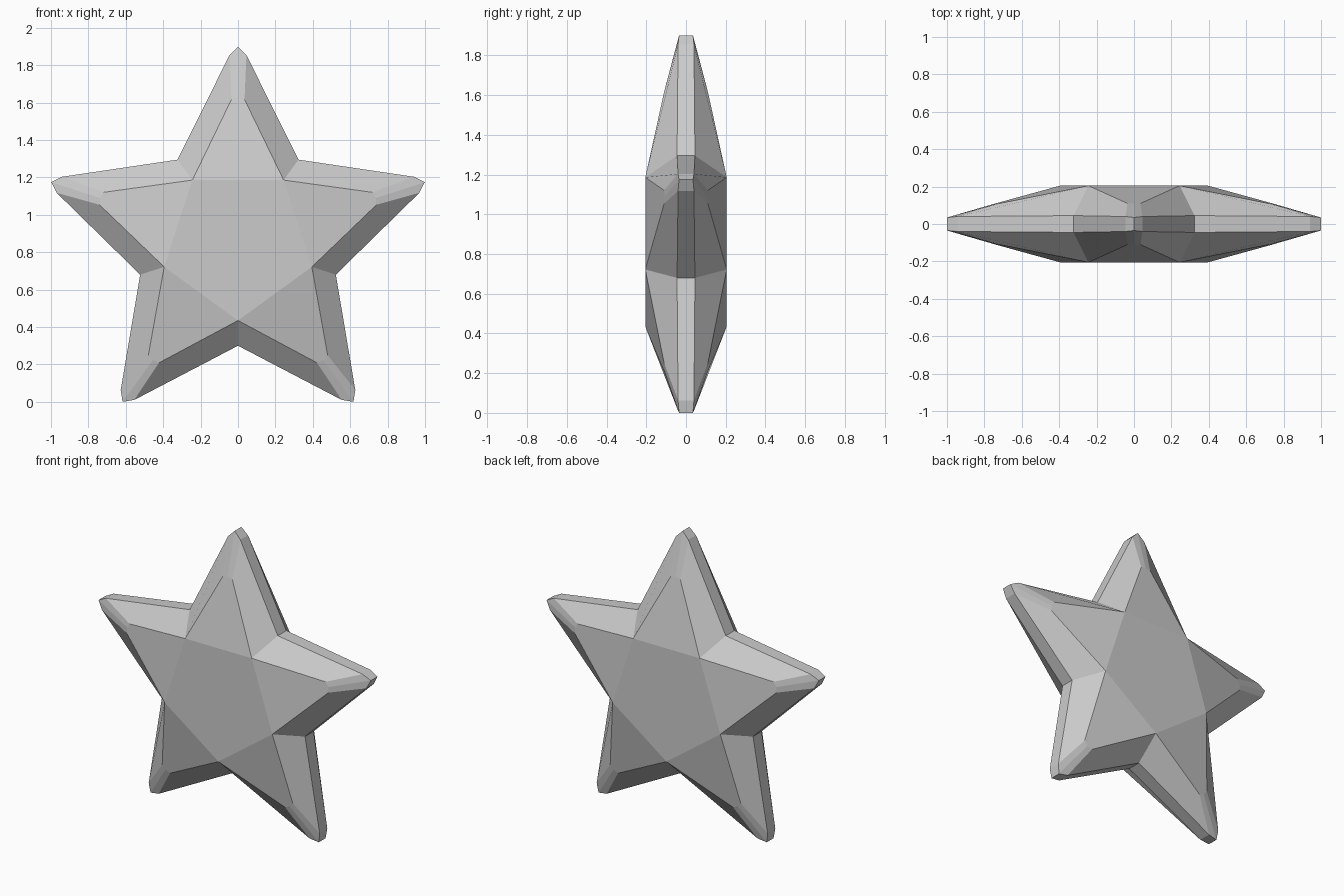
import bpy
import bmesh
from math import sin, cos, radians

cube = bpy.data.objects.get("Cube")
if cube:
    bpy.data.objects.remove(cube, do_unlink=True)

CENTRE_Z = 0.85
NOTCH = radians(36)

grey = bpy.data.materials.new("plain grey")
grey.use_nodes = True
colour = (0.6, 0.6, 0.6, 1)
grey.diffuse_color = colour
grey.node_tree.nodes["Principled BSDF"].inputs["Base Color"].default_value = colour

bm = bmesh.new()


def face(points):
    bm.faces.new([bm.verts.new(p) for p in points])


def arm_points(angle, side):
    """Key points of one arm on one side of the star (side -1 is the front)."""
    def at(across, out, depth):
        return (across * cos(angle) + out * sin(angle), side * depth,
                CENTRE_Z + out * cos(angle) - across * sin(angle))

    p = {"tip": at(0, 1.05, 0.035), "ridge": at(0, 0.775, 0.108)}
    for name, s in (("l", -1), ("r", 1)):
        p["valley_" + name] = at(s * 0.415 * sin(NOTCH), 0.415 * cos(NOTCH), 0.205)
        p["notch_" + name] = at(s * 0.55 * sin(NOTCH), 0.55 * cos(NOTCH), 0.045)
        p["inner_" + name] = at(s * 0.035, 0.767, 0.11)
        p["shoulder_" + name] = at(s * 0.045, 1.005, 0.04)
    return p


arms = [radians(72 * i) for i in range(5)]

for angle in arms:
    front, back = arm_points(angle, -1), arm_points(angle, 1)
    for p in (front, back):
        # Sloping top of the arm
        face([p[k] for k in ("valley_l", "inner_l", "ridge", "inner_r", "valley_r")])
        for s in "lr":
            # Bevelled flank and tip
            face([p[k + s] for k in ("valley_", "notch_", "shoulder_", "inner_")])
            face([p["inner_" + s], p["shoulder_" + s], p["tip"], p["ridge"]])
    # Narrow rim joining front and back
    for s in "lr":
        for a, b in (("notch_" + s, "shoulder_" + s), ("shoulder_" + s, "tip")):
            face([front[a], front[b], back[b], back[a]])

# Flat pentagon in the middle of each side
for side in (-1, 1):
    face([arm_points(angle, side)["valley_r"] for angle in arms])

bmesh.ops.remove_doubles(bm, verts=bm.verts, dist=0.0005)
bmesh.ops.recalc_face_normals(bm, faces=bm.faces)

mesh = bpy.data.meshes.new("star")
bm.to_mesh(mesh)
bm.free()
mesh.materials.append(grey)
star = bpy.data.objects.new("star", mesh)
bpy.context.collection.objects.link(star)
